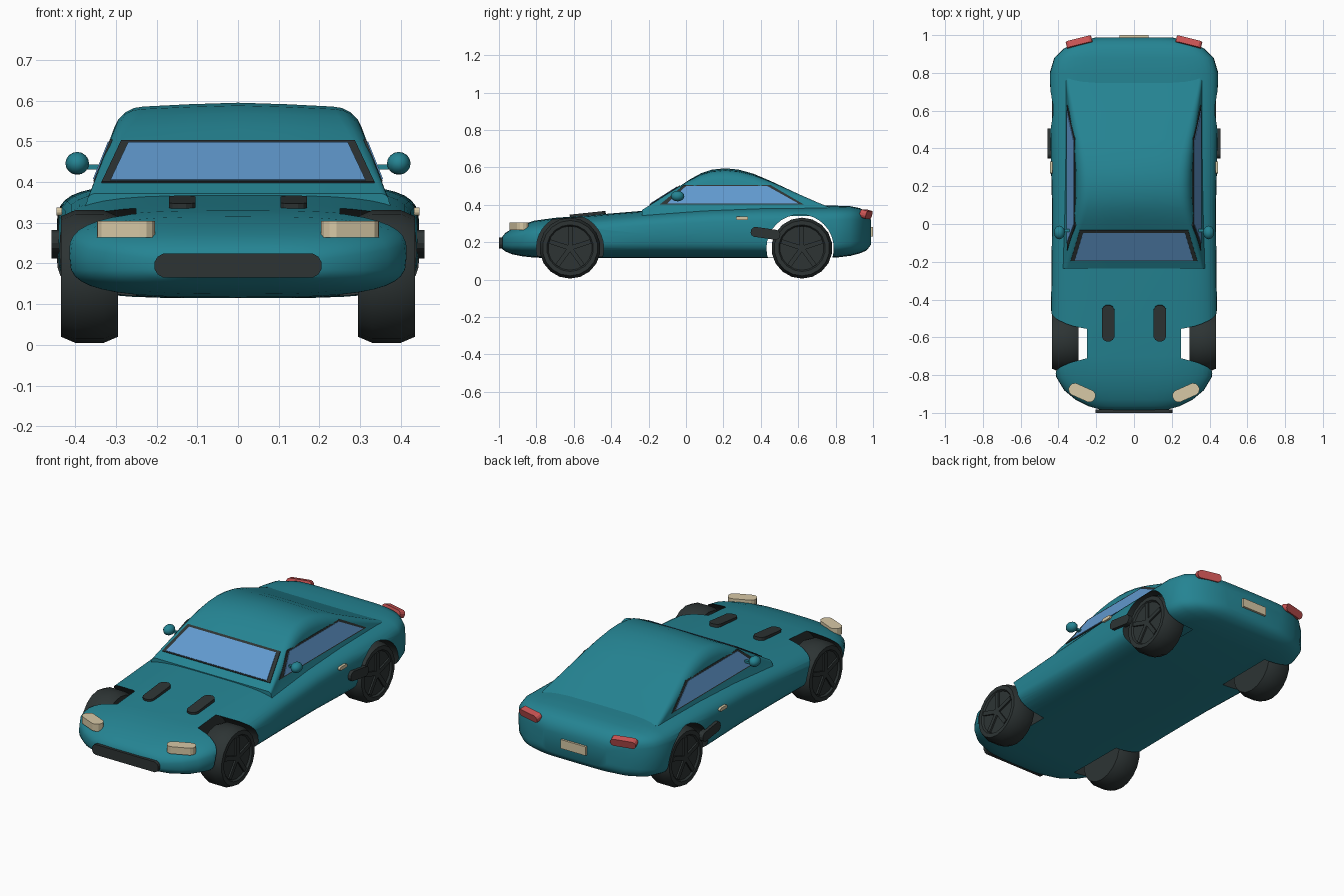
import bpy, bmesh, math
from mathutils import Matrix, Vector

if "Cube" in bpy.data.objects:
    bpy.data.objects.remove(bpy.data.objects["Cube"])


def material(name, rgb):
    m = bpy.data.materials.new(name)
    m.use_nodes = True
    m.diffuse_color = (*rgb, 1)
    m.node_tree.nodes["Principled BSDF"].inputs["Base Color"].default_value = (*rgb, 1)
    return m


TEAL = material("teal paint", (0.018, 0.23, 0.29))
DARK = material("dark rubber", (0.026, 0.034, 0.034))
GLASS = material("blue glass", (0.12, 0.32, 0.62))
CREAM = material("cream lens", (0.68, 0.58, 0.38))
RED = material("red lens", (0.6, 0.09, 0.09))


def finish(name, bm, mat, mirror=False, angle=35):
    bmesh.ops.recalc_face_normals(bm, faces=bm.faces)
    mesh = bpy.data.meshes.new(name)
    bm.to_mesh(mesh)
    bm.free()
    mesh.materials.append(mat)
    obj = bpy.data.objects.new(name, mesh)
    bpy.context.collection.objects.link(obj)
    bpy.ops.object.select_all(action='DESELECT')
    obj.select_set(True)
    bpy.context.view_layer.objects.active = obj
    if angle:
        bpy.ops.object.shade_smooth_by_angle(angle=math.radians(angle))
    if mirror:
        obj.modifiers.new("mirror", 'MIRROR').use_mirror_merge = False
    return obj


def loft(bm, rings):
    rows = [[bm.verts.new(p) for p in ring] for ring in rings]
    n = len(rows[0])
    for a, b in zip(rows, rows[1:]):
        for i in range(n):
            bm.faces.new((a[i], a[(i + 1) % n], b[(i + 1) % n], b[i]))
    bm.faces.new(rows[0])
    bm.faces.new(rows[-1])


def pill(name, size, place, turn, mat, mirror=False):
    """Rounded bar: length on x, width on y, thickness on z, then turned and placed."""
    length, width, thick = size
    r = width * 0.48
    outline = []
    for k in range(12):
        a = math.radians(15 + 30 * k)
        cx = math.copysign(length / 2 - r, math.cos(a))
        cy = math.copysign(width / 2 - r, math.sin(a))
        outline.append((cx + r * math.cos(a), cy + r * math.sin(a)))
    bm = bmesh.new()
    loft(bm, [[(x, y, z) for x, y in outline] for z in (-thick / 2, thick / 2)])
    rot = Matrix.Rotation(math.radians(turn[2]), 4, 'Z') @ \
        Matrix.Rotation(math.radians(turn[1]), 4, 'Y') @ \
        Matrix.Rotation(math.radians(turn[0]), 4, 'X')
    bm.transform(Matrix.Translation(place) @ rot)
    return finish(name, bm, mat, mirror, 20)


def plate(name, points, outward, lift, mat, mirror=False):
    pts = [Vector(p) for p in points]
    n = (pts[1] - pts[0]).cross(pts[2] - pts[0]).normalized()
    if n.dot(Vector(outward)) < 0:
        n = -n
    bm = bmesh.new()
    loft(bm, [[p - n * 0.002 for p in pts], [p + n * lift for p in pts]])
    return finish(name, bm, mat, mirror, 0)


# Lower body: rounded sections along the length (y, half width, bottom, top)
stations = [
    (-0.985, 0.17, 0.165, 0.225), (-0.965, 0.24, 0.15, 0.25), (-0.93, 0.31, 0.135, 0.272),
    (-0.88, 0.37, 0.125, 0.292), (-0.81, 0.412, 0.117, 0.315), (-0.7, 0.428, 0.115, 0.33),
    (-0.5, 0.44, 0.115, 0.345), (-0.2, 0.436, 0.115, 0.37), (0.1, 0.434, 0.115, 0.388),
    (0.4, 0.442, 0.115, 0.395), (0.8, 0.446, 0.117, 0.395), (0.88, 0.422, 0.127, 0.392),
    (0.93, 0.37, 0.14, 0.382), (0.965, 0.3, 0.155, 0.362), (0.988, 0.2, 0.185, 0.32)]


def body_ring(y, w, bottom, top, count=40):
    n, mid, half = 4 + y, (bottom + top) / 2, (top - bottom) / 2
    ring = []
    for k in range(count):
        a = 2 * math.pi * k / count
        c, s = math.cos(a), math.sin(a)
        ring.append((w * math.copysign(abs(c) ** (2 / n), c), y,
                     mid + half * math.copysign(abs(s) ** (2 / n), s)))
    return ring


bm = bmesh.new()
loft(bm, [body_ring(*s) for s in stations])
body = finish("body", bm, TEAL, angle=0)
body.data.materials.append(DARK)

# Wheel arches cut into the body, with dark walls
WHEEL_Y, WHEEL_Z, ARCH, INNER = 0.62, 0.168, 0.18, 0.25
for side in (-1, 1):
    for y in (-WHEEL_Y, WHEEL_Y - 0.01):
        bm = bmesh.new()
        rings = [[(side * x, y + ARCH * math.cos(a), WHEEL_Z + ARCH * math.sin(a))
                  for a in (2 * math.pi * k / 32 for k in range(32))] for x in (INNER, 0.6)]
        loft(bm, rings)
        cutter = finish("arch_cutter", bm, DARK, angle=0)
        cutter.hide_render = True
        bpy.context.view_layer.objects.active = body
        cut = body.modifiers.new("arch", 'BOOLEAN')
        cut.operation, cut.solver, cut.object = 'DIFFERENCE', 'EXACT', cutter
        bpy.ops.object.modifier_apply(modifier=cut.name)
        bpy.data.objects.remove(cutter)

# Arch walls go dark; the rear arches are open towards the hollow inside
bm = bmesh.new()
bm.from_mesh(body.data)
open_faces = []
for f in bm.faces:
    c = f.calc_center_median()
    inner = abs(abs(c.x) - INNER) < 0.001 and abs(f.normal.x) > 0.99
    radii = [math.hypot(v.co.y - (-WHEEL_Y if c.y < 0 else WHEEL_Y - 0.01), v.co.z - WHEEL_Z)
             for v in f.verts]
    wall = all(abs(r - ARCH) < 0.002 for r in radii) and abs(f.normal.x) < 0.1
    f.material_index = 1 if inner or wall else 0
    if inner and c.y > 0:
        open_faces.append(f)
bmesh.ops.delete(bm, geom=open_faces, context='FACES')
bm.to_mesh(body.data)
bm.free()
bpy.ops.object.select_all(action='DESELECT')
body.select_set(True)
bpy.context.view_layer.objects.active = body
bpy.ops.object.shade_smooth_by_angle(angle=math.radians(40))


# Cabin: leaning sides, rounded shoulders, roof height along the length
def side_x(z):
    return 0.36 - 0.4 * (z - 0.38)


def cabin_ring(y, h, base=0.34):
    r = 0.02 + max(0, h - 0.4) * 0.28
    crown = 0.1 * max(0, h - 0.5)
    a = h - r - crown
    half = [(side_x(base), base), (side_x(a), a)]
    for k in range(1, 6):
        t = math.pi / 2 * k / 5
        half.append((side_x(a) - r * (1 - math.cos(t)), a + r * math.sin(t)))
    half.append((0.12, h - crown * 0.4))
    return [(x, y, z) for x, z in half] + [(0, y, h)] + [(-x, y, z) for x, z in reversed(half)]


roof = [(-0.235, 0.372), (-0.19, 0.4), (-0.04, 0.495), (0.02, 0.535), (0.08, 0.568),
        (0.14, 0.588), (0.21, 0.595), (0.28, 0.588), (0.36, 0.566), (0.45, 0.528),
        (0.6, 0.458), (0.7, 0.414), (0.77, 0.385)]
bm = bmesh.new()
loft(bm, [cabin_ring(y, h) for y, h in roof])
finish("cabin", bm, TEAL, angle=40)


# Windows: a dark frame plate with a glass plate on it
def windscreen(z, x):
    return (x, -0.19 + (z - 0.4) * 0.15 / 0.095, z)


def screen(low, high, x_low, x_high):
    return [windscreen(low, -x_low), windscreen(low, x_low),
            windscreen(high, x_high), windscreen(high, -x_high)]


plate("windscreen_frame", screen(0.398, 0.5, 0.335, 0.287), (0, -1, 1), 0.004, DARK)
plate("windscreen_glass", screen(0.401, 0.492, 0.313, 0.27), (0, -1, 1), 0.007, GLASS)


def side_pane(corners):
    return [(side_x(z), y, z) for y, z in corners]


plate("side_window_frame", side_pane([(-0.14, 0.4), (0.63, 0.4), (0.45, 0.505), (-0.01, 0.505)]),
      (1, 0, 0), 0.004, DARK, True)
plate("side_window_glass", side_pane([(-0.10, 0.405), (0.6, 0.405), (0.435, 0.497), (0.0, 0.497)]),
      (1, 0, 0), 0.007, GLASS, True)

# Wheels: turned tyre with a recessed five spoke rim
tyre = [(0.11, -0.07), (0.148, -0.07), (0.163, -0.035), (0.163, 0.035), (0.148, 0.07),
        (0.125, 0.07), (0.118, 0.06), (0.02, 0.06)]
for name, y in (("front", -WHEEL_Y), ("rear", WHEEL_Y)):
    move = Matrix.Translation((0.365, y, WHEEL_Z))
    bm = bmesh.new()
    loft(bm, [[(x, r * math.cos(a), r * math.sin(a))
               for a in (2 * math.pi * (k + 0.5) / 18 for k in range(18))] for r, x in tyre])
    bm.transform(move)
    finish(name + "_tyre", bm, DARK, True, 30)
    bm = bmesh.new()
    for k in range(5):
        spoke = Matrix.Rotation(2 * math.pi * k / 5, 4, 'X') @ \
            Matrix.Translation((0.063, 0, 0.058)) @ Matrix.Diagonal((0.012, 0.024, 0.116, 1))
        bmesh.ops.create_cube(bm, size=1, matrix=move @ spoke)
    finish(name + "_spokes", bm, DARK, True, 0)

# Lamps, vents, grille and number plate
pill("headlight", (0.15, 0.068, 0.04), (0.275, -0.893, 0.284), (0, 0, 24), CREAM, True)
pill("tail_light", (0.14, 0.045, 0.035), (0.29, 0.962, 0.35), (75, 0, -14), RED, True)
pill("side_marker", (0.065, 0.02, 0.014), (0.439, 0.3, 0.328), (90, 0, 90), CREAM, True)
pill("bonnet_vent", (0.195, 0.068, 0.02), (0.137, -0.525, 0.347), (0, -6, 90), DARK, True)
pill("side_vent", (0.16, 0.055, 0.03), (0.443, 0.425, 0.247), (90, 8, 90), DARK, True)
pill("grille", (0.412, 0.06, 0.018), (0, -0.991, 0.195), (90, 0, 0), DARK)
bm = bmesh.new()
bmesh.ops.create_cube(bm, size=1, matrix=Matrix.Translation((0, 0.99, 0.255)) @
                      Matrix.Diagonal((0.155, 0.02, 0.05, 1)))
finish("number_plate", bm, CREAM, angle=0)

# Door mirrors on short stalks
bm = bmesh.new()
bmesh.ops.create_uvsphere(bm, u_segments=12, v_segments=8, radius=1,
                          matrix=Matrix.Translation((0.395, -0.045, 0.446)) @
                          Matrix.Diagonal((0.029, 0.036, 0.028, 1)))
bmesh.ops.create_cube(bm, size=1, matrix=Matrix.Translation((0.355, -0.035, 0.437)) @
                      Matrix.Diagonal((0.06, 0.016, 0.012, 1)))
finish("door_mirror", bm, TEAL, True, 50)
